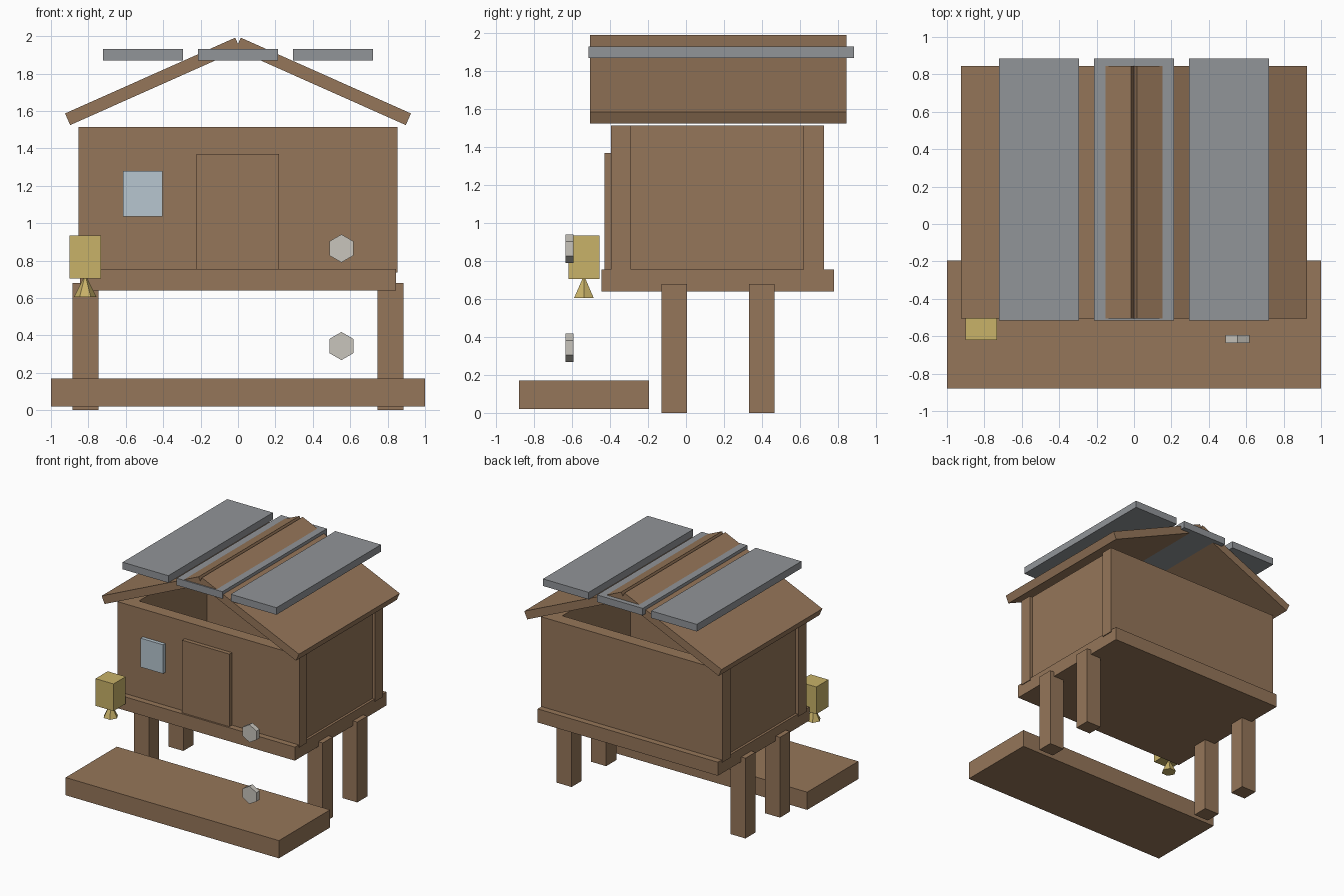
import bpy
import math

cube = bpy.data.objects.get("Cube")
if cube:
    bpy.data.objects.remove(cube, do_unlink=True)


def make_material(name, rgb):
    mat = bpy.data.materials.new(name)
    mat.use_nodes = True
    color = (*rgb, 1.0)
    mat.diffuse_color = color
    mat.node_tree.nodes["Principled BSDF"].inputs["Base Color"].default_value = color
    return mat


wood = make_material("brown wood", (0.30, 0.18, 0.10))
slate = make_material("grey panel", (0.285, 0.298, 0.315))
glass = make_material("pale blue glass", (0.475, 0.565, 0.63))
brass = make_material("yellow brass", (0.58, 0.445, 0.14))
stone = make_material("light grey stone", (0.58, 0.555, 0.505))


def finish(name, mat):
    obj = bpy.context.object
    obj.name = name
    obj.data.name = name
    obj.data.materials.append(mat)
    return obj


def box(name, x, y, z, mat, tilt=0.0):
    """Box from (min, max) ranges, optionally tilted about the y axis."""
    ranges = (x, y, z)
    bpy.ops.mesh.primitive_cube_add(
        size=1, location=[(a + b) / 2 for a, b in ranges], rotation=(0, tilt, 0))
    obj = finish(name, mat)
    obj.scale = [b - a for a, b in ranges]
    return obj


# Front deck and raised floor
box("front_deck", (-1, 1), (-0.88, -0.195), (0.02, 0.17), wood)
box("floor", (-0.845, 0.845), (-0.445, 0.78), (0.64, 0.755), wood)

# Walls
box("front_wall", (-0.852, 0.852), (-0.395, -0.29), (0.735, 1.515), wood)
box("back_wall", (-0.852, 0.852), (0.62, 0.728), (0.735, 1.515), wood)

# Mirrored parts: stilts, side walls and roof slabs
slope = math.radians(24)
for side, s in (("left", 1), ("right", -1)):
    for place, y in (("front", -0.0625), ("back", 0.4)):
        box(f"{place}_{side}_stilt", (s * 0.815 - 0.07, s * 0.815 + 0.07),
            (y - 0.0675, y + 0.0675), (0, 0.68), wood)
    box(f"{side}_wall", (s * 0.775 - 0.05, s * 0.775 + 0.05),
        (-0.29, 0.62), (0.735, 1.515), wood)
    box(f"{side}_roof_slab", (s * 0.456 - 0.498, s * 0.456 + 0.498),
        (-0.505, 0.845), (1.724, 1.792), wood, s * slope)

# Flat roof panels
for name, x in (("right", -0.507), ("middle", 0), ("left", 0.507)):
    box(f"{name}_roof_panel", (x - 0.214, x + 0.214), (-0.515, 0.885),
        (1.87, 1.93), slate)

# Door and window
box("door", (-0.223, 0.22), (-0.43, -0.39), (0.755, 1.37), wood)
box("window", (-0.615, -0.405), (-0.425, -0.385), (1.035, 1.28), glass)

# Hanging lantern with a flared foot
box("lantern_body", (-0.902, -0.733), (-0.62, -0.457), (0.705, 0.935), brass)
bpy.ops.mesh.primitive_cone_add(
    vertices=6, radius1=0.06, radius2=0, depth=0.12,
    location=(-0.817, -0.538, 0.665), rotation=(0, 0, math.pi / 6))
finish("lantern_foot", brass)

# Hexagonal knobs
for name, z in (("upper_knob", 0.865), ("lower_knob", 0.343)):
    bpy.ops.mesh.primitive_cylinder_add(
        vertices=6, radius=0.075, depth=0.042,
        location=(0.553, -0.615, z), rotation=(math.pi / 2, 0, 0))
    finish(name, stone)
